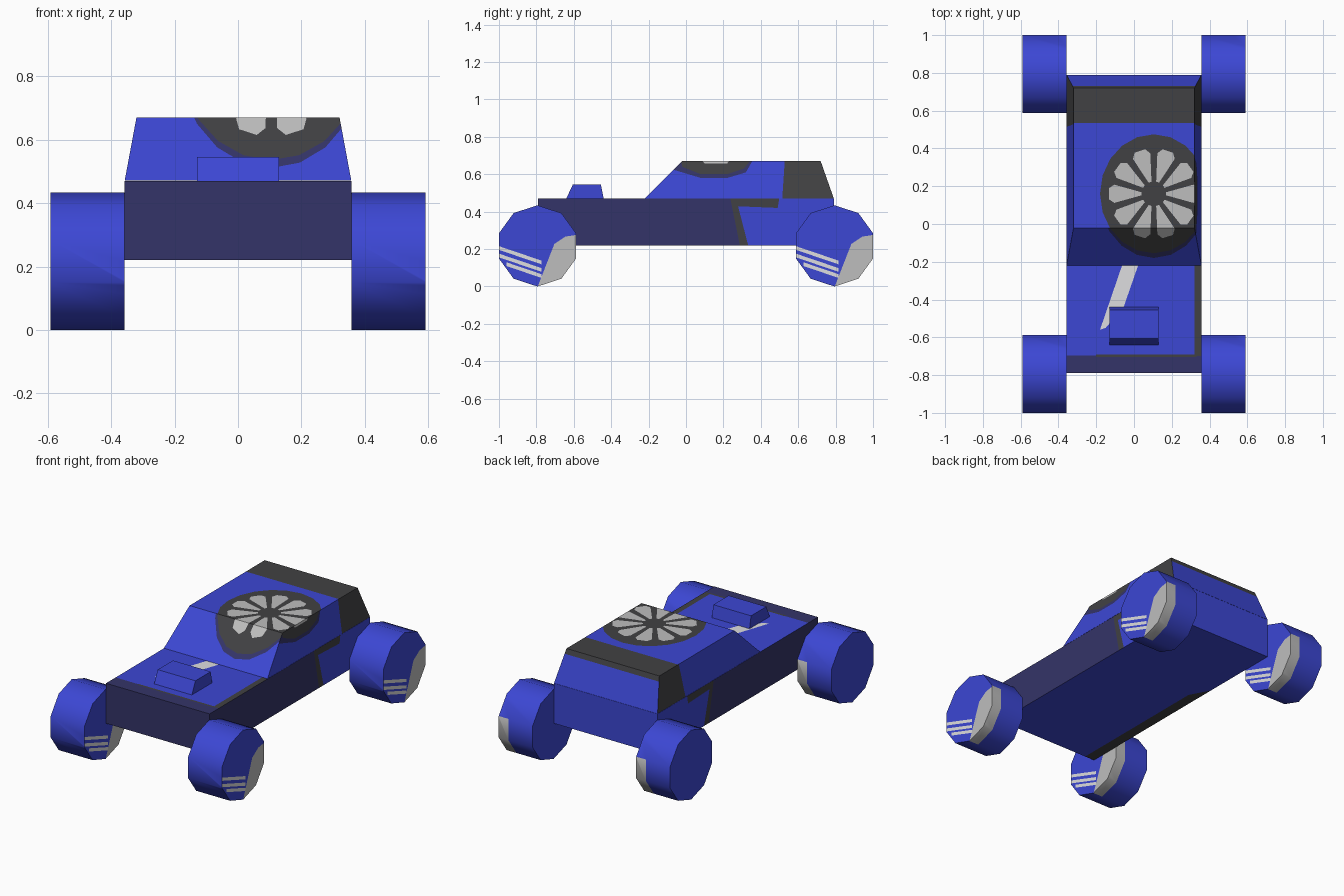
import bpy, bmesh, math
from mathutils import Vector

if "Cube" in bpy.data.objects:
    bpy.data.objects.remove(bpy.data.objects["Cube"])


def srgb(*c):
    return tuple((v / 255 / 12.92) if v < 11 else ((v / 255 + 0.055) / 1.055) ** 2.4 for v in c) + (1,)


COLOURS = [("blue", (60, 71, 212)), ("navy", (52, 52, 104)), ("charcoal", (65, 65, 67)),
           ("grey", (190, 190, 190)), ("light_grey", (222, 222, 224))]
MATS = []
for mat_name, col in COLOURS:
    m = bpy.data.materials.new(mat_name)
    m.diffuse_color = srgb(*col)
    m.use_nodes = True
    m.node_tree.nodes["Principled BSDF"].inputs["Base Color"].default_value = m.diffuse_color
    MATS.append(m)
BLUE, NAVY, CHARCOAL, GREY, LIGHT = range(5)


def paint(bm, pick, axes, poly, mat):
    """Cut a convex 2D polygon into the faces whose normal passes pick, and colour it."""
    bm.normal_update()
    a, b = axes
    cx = sum(p[0] for p in poly) / len(poly)
    cy = sum(p[1] for p in poly) / len(poly)
    faces = [f for f in bm.faces if pick(f.normal)]
    for i, p in enumerate(poly):
        q = poly[(i + 1) % len(poly)]
        co, no = Vector((0, 0, 0)), Vector((0, 0, 0))
        co[a], co[b] = p
        no[a], no[b] = q[1] - p[1], p[0] - q[0]
        if no[a] * (cx - p[0]) + no[b] * (cy - p[1]) < 0:
            no = -no
        if not faces:
            return
        geom = set(faces)
        for f in faces:
            geom.update(f.edges)
            geom.update(f.verts)
        out = bmesh.ops.bisect_plane(bm, geom=list(geom), dist=1e-5, plane_co=co, plane_no=no)
        faces = [f for f in out["geom"] if isinstance(f, bmesh.types.BMFace)
                 and (f.calc_center_median() - co).dot(no) > 0]
    for f in faces:
        f.material_index = mat


def block(lower, upper):
    """Tapered box; each rectangle is (half width, y front, y back, z)."""
    bm = bmesh.new()
    rings = [[bm.verts.new(v) for v in ((-w, y0, z), (w, y0, z), (w, y1, z), (-w, y1, z))]
             for w, y0, y1, z in (lower, upper)]
    bm.faces.new(rings[0][::-1])
    bm.faces.new(rings[1])
    for i in range(4):
        j = (i + 1) % 4
        bm.faces.new((rings[0][i], rings[0][j], rings[1][j], rings[1][i]))
    bm.normal_update()
    return bm


def to_mesh(bm, name):
    me = bpy.data.meshes.new(name)
    bm.to_mesh(me)
    bm.free()
    for m in MATS:
        me.materials.append(m)
    return me


def add(name, me, loc=(0, 0, 0)):
    ob = bpy.data.objects.new(name, me)
    ob.location = loc
    bpy.context.collection.objects.link(ob)
    return ob


def rect(x0, x1, y0, y1):
    return [(x0, y0), (x1, y0), (x1, y1), (x0, y1)]


up = lambda n: n.z > 0.9
down = lambda n: n.z < -0.9
side = lambda n: abs(n.x) > 0.9
right = lambda n: n.x > 0.9
front = lambda n: n.y < -0.5
rear = lambda n: n.y > 0.5

# Lower body: navy nose and flanks, blue tail
bm = block((0.357, -0.79, 0.79, 0.22), (0.357, -0.79, 0.79, 0.47))
paint(bm, front, (0, 2), rect(-1, 1, 0, 1), NAVY)
paint(bm, side, (1, 2), [(-1, 0.1), (-1, 0.6), (0.21, 0.6), (0.33, 0.1)], NAVY)
paint(bm, side, (1, 2), [(0.235, 0.48), (0.265, 0.48), (0.335, 0.21), (0.29, 0.21)], CHARCOAL)
paint(bm, side, (1, 2), [(0.235, 0.48), (0.5, 0.48), (0.49, 0.42), (0.25, 0.43)], CHARCOAL)
# Hood trim and diagonal stripe
paint(bm, up, (0, 1), rect(-1, 1, -1, -0.695), NAVY)
paint(bm, up, (0, 1), rect(0.32, 1, -0.70, -0.2), CHARCOAL)
paint(bm, up, (0, 1), rect(-0.2, 0.33, -0.705, -0.692), CHARCOAL)
paint(bm, up, (0, 1), [(-0.18, -0.56), (-0.15, -0.55), (-0.055, -0.44), (0.025, -0.21),
                       (-0.06, -0.21)], LIGHT)
# Underside edge strip
paint(bm, down, (0, 1), [(-1, -1), (-0.29, -1), (-0.29, 0.15), (-0.36, 0.28), (-1, 0.28)], CHARCOAL)
add("lower_body", to_mesh(bm, "lower_body"))

# Cabin with charcoal rear band
bm = block((0.357, -0.22, 0.79, 0.471), (0.32, -0.02, 0.72, 0.67))
paint(bm, up, (0, 1), rect(-1, 1, 0.535, 1), CHARCOAL)
paint(bm, side, (1, 2), [(0.53, 0.7), (0.51, 0.4), (1, 0.4), (1, 0.7)], CHARCOAL)
paint(bm, rear, (0, 2), rect(-1, 1, 0.64, 0.7), CHARCOAL)


def ellipse(cx, cy, rx, ry, n=20):
    return [(cx + rx * math.cos(2 * math.pi * i / n), cy + ry * math.sin(2 * math.pi * i / n))
            for i in range(n)]


# Round roof emblem spilling over the windscreen and right side
CX, CY = 0.105, 0.16
roof = lambda n: n.z > 0.6
paint(bm, front, (0, 1), ellipse(CX, CY, 0.29, 0.34), NAVY)
paint(bm, roof, (0, 1), ellipse(CX, CY, 0.285, 0.315), CHARCOAL)
paint(bm, right, (1, 2), [(-0.02, 0.68), (-0.07, 0.625), (0.08, 0.58), (0.22, 0.58),
                          (0.32, 0.61), (0.36, 0.68)], NAVY)
paint(bm, right, (1, 2), [(-0.03, 0.68), (-0.02, 0.64), (0.08, 0.6), (0.22, 0.6),
                          (0.31, 0.63), (0.35, 0.68)], CHARCOAL)
paint(bm, right, (1, 2), [(0.08, 0.68), (0.1, 0.658), (0.22, 0.658), (0.24, 0.68)], GREY)
# Ten grey wedges
for k in range(10):
    mid = math.radians(72 + 36 * k)
    pts = [(0.065, -7), (0.215, -13), (0.24, -7), (0.24, 7), (0.215, 13), (0.065, 7)]
    paint(bm, roof, (0, 1), [(CX + r * math.cos(mid + math.radians(d)),
                              CY + r * math.sin(mid + math.radians(d))) for r, d in pts], GREY)
add("cabin", to_mesh(bm, "cabin"))

# Hood scoop
bm = block((0.13, -0.64, -0.44, 0.47), (0.13, -0.605, -0.455, 0.545))
add("hood_scoop", to_mesh(bm, "hood_scoop"))

# Ten-sided wheel, all four identical
R, HW = 0.217, 0.117
bm = bmesh.new()
rings = [[bm.verts.new((x, R * math.sin(i * math.pi / 5), R * math.cos(i * math.pi / 5)))
          for i in range(10)] for x in (-HW, HW)]
bm.faces.new(rings[0])
bm.faces.new(rings[1])
for i in range(10):
    j = (i + 1) % 10
    bm.faces.new((rings[0][i], rings[0][j], rings[1][j], rings[1][i]))
bmesh.ops.recalc_face_normals(bm, faces=bm.faces[:])
# Thin stripes and grey patch on the right-hand cap and tread edge
for y0, z0 in ((-0.21, -0.01), (-0.21, -0.05), (-0.165, -0.098)):
    z1 = z0 - 0.34 * (0.022 - y0)
    paint(bm, right, (1, 2), [(y0, z0 + 0.01), (0.022, z1 + 0.01),
                              (0.022, z1 - 0.01), (y0, z0 - 0.01)], LIGHT)
paint(bm, right, (1, 2), [(0, -0.22), (0.09, 0.01), (0.15, 0.05), (0.25, 0.065),
                          (0.25, -0.25), (0.05, -0.28)], GREY)
paint(bm, lambda n: abs(n.x) < 0.5 and n.y > 0.1 and n.z < 0.1, (0, 1),
      rect(0.05, 0.2, -0.05, 0.4), GREY)
wheel = to_mesh(bm, "wheel")
for end, y in (("front", -0.794), ("rear", 0.794)):
    for hand, x in (("left", -0.474), ("right", 0.474)):
        ob = add(f"{end}_{hand}_wheel", wheel, (x, y, R))
bpy.ops.object.select_all(action='DESELECT')
ob.select_set(True)
bpy.context.view_layer.objects.active = ob
bpy.ops.object.shade_smooth_by_angle(angle=math.radians(40))
